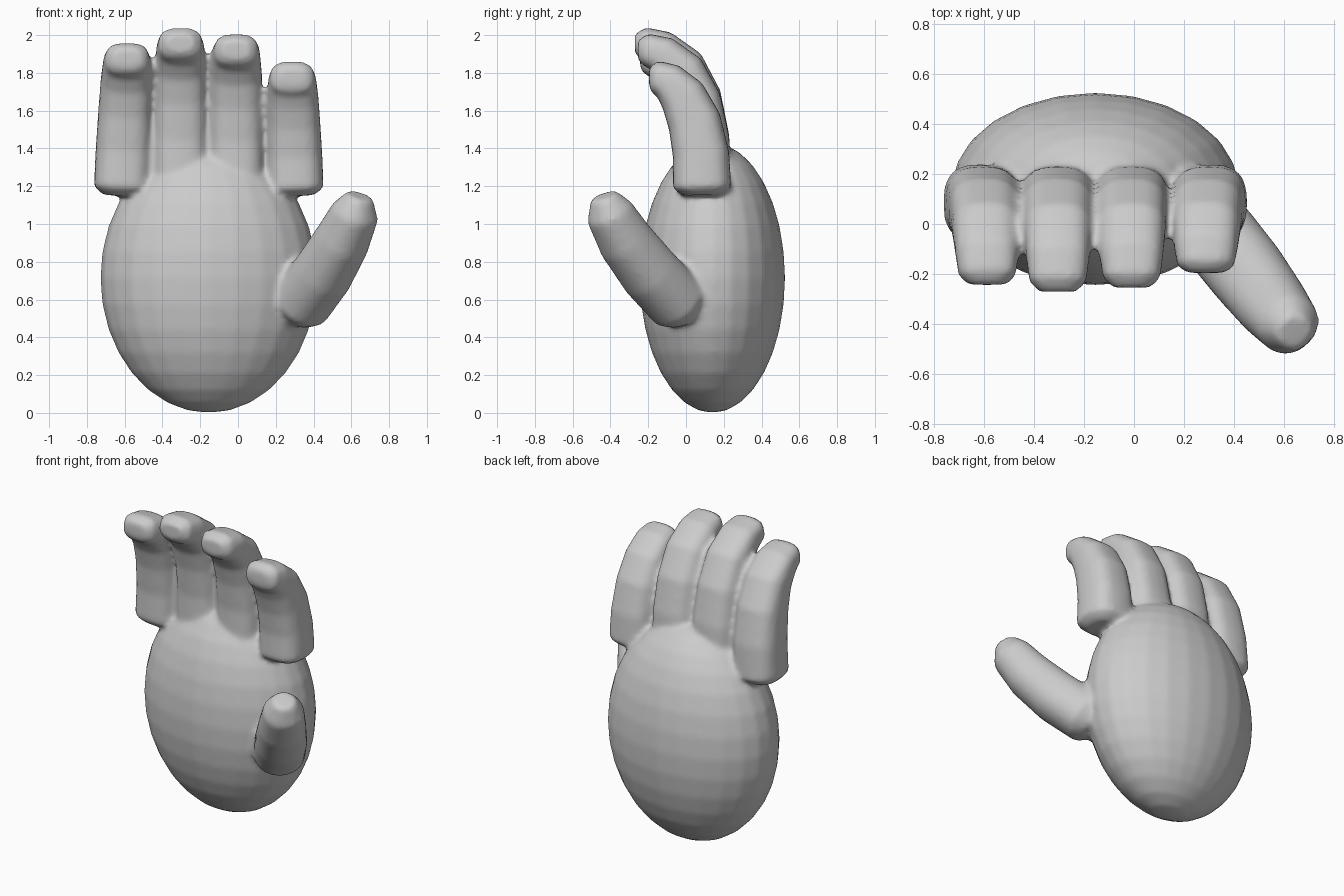
import bpy, bmesh, math
from mathutils import Vector

cube = bpy.data.objects.get("Cube")
if cube:
    bpy.data.objects.remove(cube, do_unlink=True)

skin = bpy.data.materials.new("plain grey")
skin.use_nodes = True
GREY = (0.6, 0.6, 0.6, 1)
skin.diffuse_color = GREY
skin.node_tree.nodes["Principled BSDF"].inputs["Base Color"].default_value = GREY

SIDES = 20


def sweep(bm, path, side, power):
    """Closed tube; path holds (centre, half width, half depth)."""
    side = Vector(side).normalized()
    centres = [Vector(p[0]) for p in path]
    rings = []
    for i, (_, w, d) in enumerate(path):
        tangent = centres[min(i + 1, len(path) - 1)] - centres[max(i - 1, 0)]
        across = (side - side.project(tangent)).normalized()
        depth = tangent.normalized().cross(across)
        ring = []
        for k in range(SIDES):
            a = math.tau * k / SIDES
            c, s = math.cos(a), math.sin(a)
            u = math.copysign(abs(c) ** (2 / power), c) * w
            v = math.copysign(abs(s) ** (2 / power), s) * d
            ring.append(bm.verts.new(centres[i] + across * u + depth * v))
        rings.append(ring)
    for r0, r1 in zip(rings, rings[1:]):
        for k in range(SIDES):
            n = (k + 1) % SIDES
            bm.faces.new((r0[k], r0[n], r1[n], r1[k]))
    bm.faces.new(rings[0][::-1])
    bm.faces.new(rings[-1])


bm = bmesh.new()

# Palm: flattened egg
palm = bmesh.ops.create_uvsphere(bm, u_segments=24, v_segments=16, radius=1)["verts"]
for v in palm:
    v.co = Vector((v.co.x * 0.575 - 0.155, v.co.y * 0.385 + 0.14, v.co.z * 0.715 + 0.715))

# Fingers: share one curl (y, height fraction, half width, half depth)
curl = [(0.085, 0.0, 0.10, 0.10), (0.085, 0.06, 0.15, 0.155), (0.08, 0.32, 0.148, 0.15),
        (0.045, 0.58, 0.142, 0.142), (-0.02, 0.78, 0.136, 0.125),
        (-0.11, 0.9, 0.127, 0.1), (-0.19, 0.935, 0.115, 0.085), (-0.225, 0.935, 0.075, 0.05)]
for x, lean, base, top, reach in ((-0.6, 0.015, 1.15, 1.93, 1.08), (-0.305, 0, 1.2, 2.01, 1.2),
                                  (-0.01, 0, 1.2, 1.975, 1.13), (0.295, -0.01, 1.15, 1.825, 0.87)):
    path = [((x + lean * (f * 2 - 1), y * reach if y < 0 else y, base + (top - base) * f), w, d)
            for y, f, w, d in curl]
    sweep(bm, path, (1, 0, 0), 2.8)

# Thumb: points out and forward
thumb = [((0.29, 0.0, 0.53), 0.11, 0.11), ((0.33, -0.04, 0.58), 0.16, 0.16),
         ((0.45, -0.19, 0.74), 0.158, 0.158), ((0.55, -0.32, 0.91), 0.145, 0.145),
         ((0.62, -0.405, 1.06), 0.125, 0.125), ((0.645, -0.435, 1.15), 0.07, 0.07)]
sweep(bm, thumb, (1, 1, 0), 2.2)

bmesh.ops.recalc_face_normals(bm, faces=bm.faces)
mesh = bpy.data.meshes.new("hand")
bm.to_mesh(mesh)
bm.free()
hand = bpy.data.objects.new("hand", mesh)
bpy.context.collection.objects.link(hand)
mesh.materials.append(skin)

# Fuse the parts into one softly blended skin
fuse = hand.modifiers.new("fuse", "REMESH")
fuse.mode = "VOXEL"
fuse.voxel_size = 0.018
fuse.use_smooth_shade = True
soften = hand.modifiers.new("soften", "SMOOTH")
soften.factor = 0.5
soften.iterations = 5
